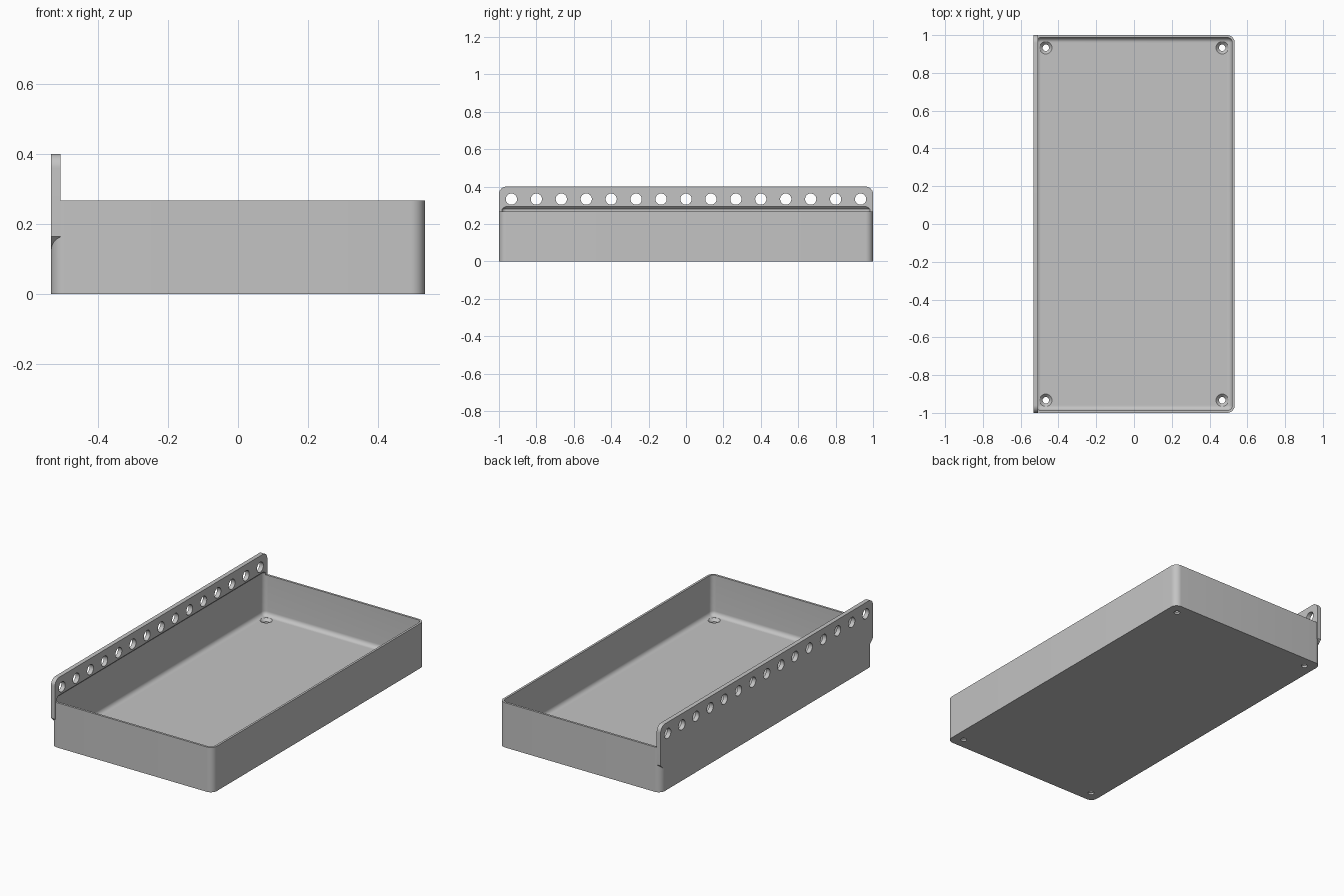
import bpy, bmesh
from math import sin, cos, pi, radians

if "Cube" in bpy.data.objects:
    bpy.data.objects.remove(bpy.data.objects["Cube"], do_unlink=True)

HX, HY, H = 0.533, 1.0, 0.267       # half width, half depth, tray height
WALL, FLOOR, R = 0.013, 0.027, 0.04  # wall, floor, outer corner radius
LIP, TOP = 0.026, 0.4                # hanging flange thickness and top

grey = bpy.data.materials.new("plain grey")
grey.use_nodes = True
grey.diffuse_color = (0.55, 0.55, 0.55, 1)
grey.node_tree.nodes["Principled BSDF"].inputs["Base Color"].default_value = grey.diffuse_color


def loft(name, rings):
    """Closed solid skinned through rings that share a point count."""
    bm = bmesh.new()
    loops = [[bm.verts.new(p) for p in ring] for ring in rings]
    n = len(loops[0])
    for a, b in zip(loops, loops[1:]):
        for i in range(n):
            j = (i + 1) % n
            bm.faces.new((a[i], a[j], b[j], b[i]))
    bm.faces.new(loops[0][::-1])
    bm.faces.new(loops[-1])
    bmesh.ops.recalc_face_normals(bm, faces=bm.faces)
    mesh = bpy.data.meshes.new(name)
    bm.to_mesh(mesh)
    bm.free()
    mesh.materials.append(grey)
    ob = bpy.data.objects.new(name, mesh)
    bpy.context.collection.objects.link(ob)
    return ob


def rounded_rect(hx, hy, r, z, steps=10):
    pts = []
    for k, (sx, sy) in enumerate([(1, 1), (-1, 1), (-1, -1), (1, -1)]):
        for i in range(steps + 1):
            a = (k + i / steps) * pi / 2
            pts.append((sx * (hx - r) + r * cos(a), sy * (hy - r) + r * sin(a), z))
    return pts


def circle(r, place, n=32):
    return [place(r * cos(2 * pi * i / n), r * sin(2 * pi * i / n)) for i in range(n)]


def combine(target, tool, operation):
    mod = target.modifiers.new("combine", 'BOOLEAN')
    mod.operation, mod.solver, mod.object = operation, 'EXACT', tool
    bpy.context.view_layer.objects.active = target
    bpy.ops.object.modifier_apply(modifier=mod.name)
    bpy.data.objects.remove(tool, do_unlink=True)


# Solid tray body with rounded vertical corners
tray = loft("tray", [rounded_rect(HX, HY, R, z) for z in (0, H)])

# Hanging flange: rounded top corners, sloped undersides at both ends
right_half = [(0.95, 0.115), (HY, 0.165)]
right_half += [(HY - R + R * cos(a), TOP - R + R * sin(a))
               for a in (i * pi / 20 for i in range(11))]
outline = right_half + [(-y, z) for y, z in reversed(right_half)]
flange = loft("flange", [[(x, y, z) for y, z in outline] for x in (-HX, -HX + LIP)])
combine(tray, flange, 'UNION')

# Cavity: filleted floor edge, tapering in under the flange
IR = R - WALL
FR = IR - 0.001
sections = [(FR * (1 - sin(a)), FLOOR + FR * (1 - cos(a)))
            for a in (i * pi / 16 for i in range(9))]
sections += [(0, 0.28), (0.0145, 0.2945)]
cavity = loft("cavity_cutter", [rounded_rect(HX - WALL - d, HY - WALL - d, IR - d, z)
                                for d, z in sections])
combine(tray, cavity, 'DIFFERENCE')

# Row of hanging holes through the flange
for k in range(-7, 8):
    hole = loft("hole_cutter", [circle(0.03, lambda u, v: (x, k * 2 / 15 + u, 0.333 + v))
                                for x in (-0.6, -0.45)])
    combine(tray, hole, 'DIFFERENCE')

# Countersunk screw holes in the floor corners
for sx in (-1, 1):
    for sy in (-1, 1):
        screw = loft("screw_cutter", [
            circle(r, lambda u, v: (sx * 0.467 + u, sy * 0.933 + v, z))
            for r, z in ((0.017, -0.02), (0.017, 0.011), (0.033, FLOOR), (0.033, 0.05))])
        combine(tray, screw, 'DIFFERENCE')

# Smooth rounded surfaces, crisp edges
bpy.ops.object.select_all(action='DESELECT')
tray.select_set(True)
bpy.context.view_layer.objects.active = tray
bpy.ops.object.shade_smooth_by_angle(angle=radians(30))
